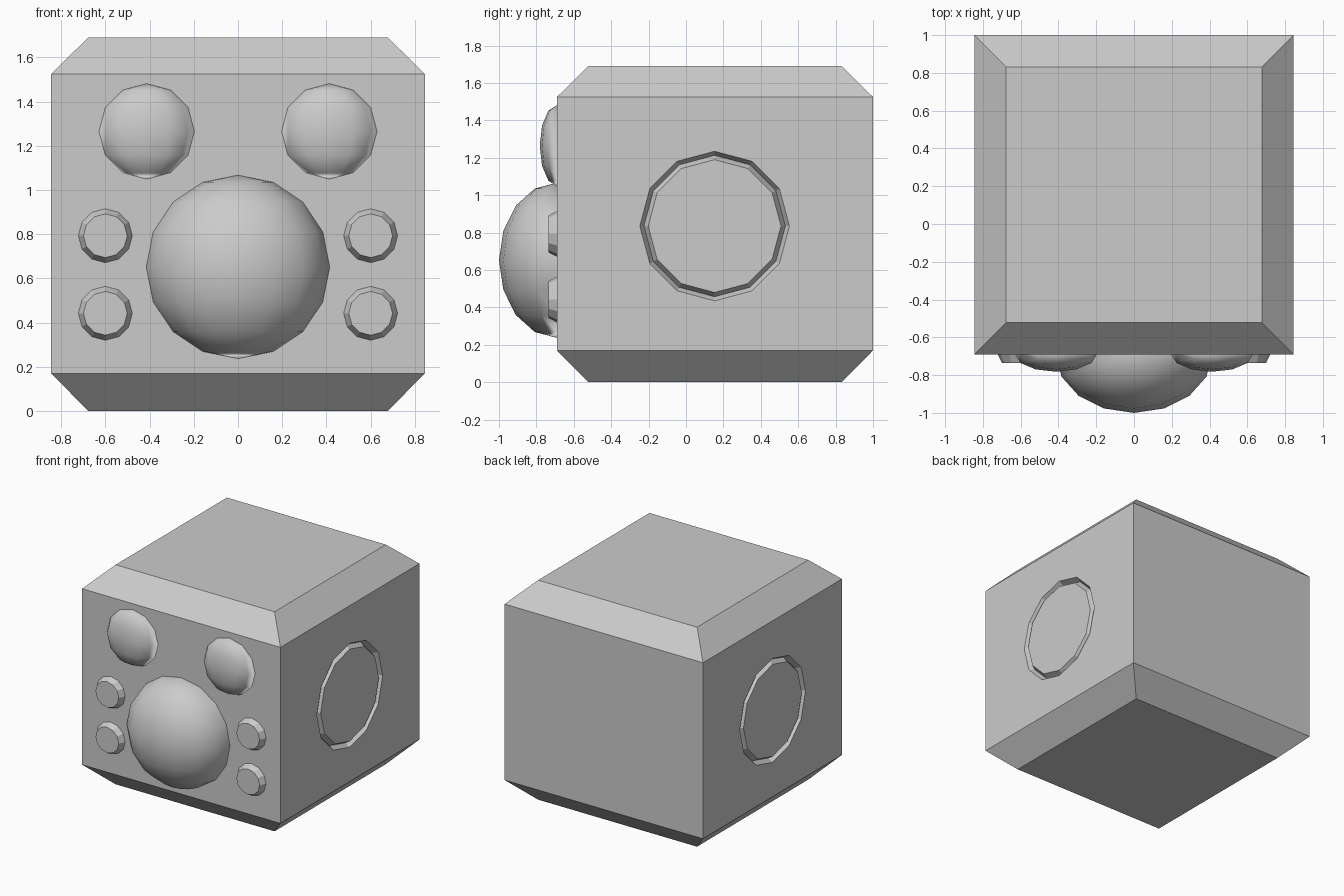
import bpy, bmesh
from math import sin, cos, pi
from mathutils import Vector, Matrix

cube = bpy.data.objects.get("Cube")
if cube:
    bpy.data.objects.remove(cube, do_unlink=True)

grey = bpy.data.materials.new("plain grey")
grey.use_nodes = True
grey.diffuse_color = (0.6, 0.6, 0.6, 1)
grey.node_tree.nodes["Principled BSDF"].inputs["Base Color"].default_value = (0.6, 0.6, 0.6, 1)

FRONT = -0.69      # y of the front panel
HALF = 0.845       # half width of the body
MID_Y = 0.155      # middle of the body in y


def finish(bm, name, smooth=False):
    bmesh.ops.recalc_face_normals(bm, faces=bm.faces)
    mesh = bpy.data.meshes.new(name)
    bm.to_mesh(mesh)
    bm.free()
    mesh.materials.append(grey)
    for poly in mesh.polygons:
        poly.use_smooth = smooth
    obj = bpy.data.objects.new(name, mesh)
    bpy.context.collection.objects.link(obj)
    return obj


# Body: box with chamfered top and bottom
def make_body():
    bm = bmesh.new()
    rings = []
    for z, half in ((0, 0.677), (0.17, HALF), (1.525, HALF), (1.69, 0.677)):
        rings.append([bm.verts.new((sx * half, MID_Y + sy * half, z))
                      for sx, sy in ((-1, -1), (1, -1), (1, 1), (-1, 1))])
    for low, high in zip(rings, rings[1:]):
        for i in range(4):
            j = (i + 1) % 4
            bm.faces.new((low[i], low[j], high[j], high[i]))
    bm.faces.new(rings[0])
    bm.faces.new(rings[-1])
    return finish(bm, "body")


# V-shaped ring used to cut the groove around each side disc
def make_groove_cutter(side):
    profile = ((0.40, 0), (0.378, -0.04), (0.355, 0), (0.355, 0.05), (0.40, 0.05))
    sides = 12
    bm = bmesh.new()
    loops = []
    for k in range(sides):
        a = 2 * pi * k / sides
        loops.append([bm.verts.new((side * (HALF + out), 0.153 + r * cos(a), 0.835 + r * sin(a)))
                      for r, out in profile])
    for k in range(sides):
        here, there = loops[k], loops[(k + 1) % sides]
        for i in range(len(profile)):
            j = (i + 1) % len(profile)
            bm.faces.new((here[i], here[j], there[j], there[i]))
    return finish(bm, "groove_cutter")


# Flattened dome standing on the front panel
def make_dome(name, x, z, radius, depth, segments):
    bm = bmesh.new()
    bmesh.ops.create_uvsphere(bm, u_segments=segments, v_segments=segments // 2, radius=1)
    bmesh.ops.bisect_plane(bm, geom=bm.verts[:] + bm.edges[:] + bm.faces[:],
                           plane_co=(0, 0, 0), plane_no=(0, 1, 0), clear_outer=True)
    bmesh.ops.scale(bm, vec=(radius, depth, radius), verts=bm.verts)
    bmesh.ops.translate(bm, vec=(x, FRONT, z), verts=bm.verts)
    return finish(bm, name, smooth=True)


# Tapered twelve-sided button
def make_button(name, x, z):
    bm = bmesh.new()
    place = Matrix.Translation((x, FRONT - 0.0225, z)) @ Matrix.Rotation(pi / 2, 4, "X")
    bmesh.ops.create_cone(bm, cap_ends=True, segments=12, radius1=0.122, radius2=0.099,
                          depth=0.045, matrix=place)
    return finish(bm, name)


body = make_body()
for side in (-1, 1):
    cutter = make_groove_cutter(side)
    mod = body.modifiers.new("groove", "BOOLEAN")
    mod.operation = "DIFFERENCE"
    mod.solver = "EXACT"
    mod.object = cutter
    bpy.context.view_layer.objects.active = body
    bpy.ops.object.modifier_apply(modifier=mod.name)
    bpy.data.objects.remove(cutter, do_unlink=True)

make_dome("nose_dome", 0, 0.652, 0.415, 0.31, 16)
for side, label in ((-1, "right"), (1, "left")):
    make_dome(label + "_eye_dome", side * 0.413, 1.265, 0.216, 0.092, 12)
    make_button(label + "_upper_button", side * 0.6, 0.793)
    make_button(label + "_lower_button", side * 0.6, 0.442)
